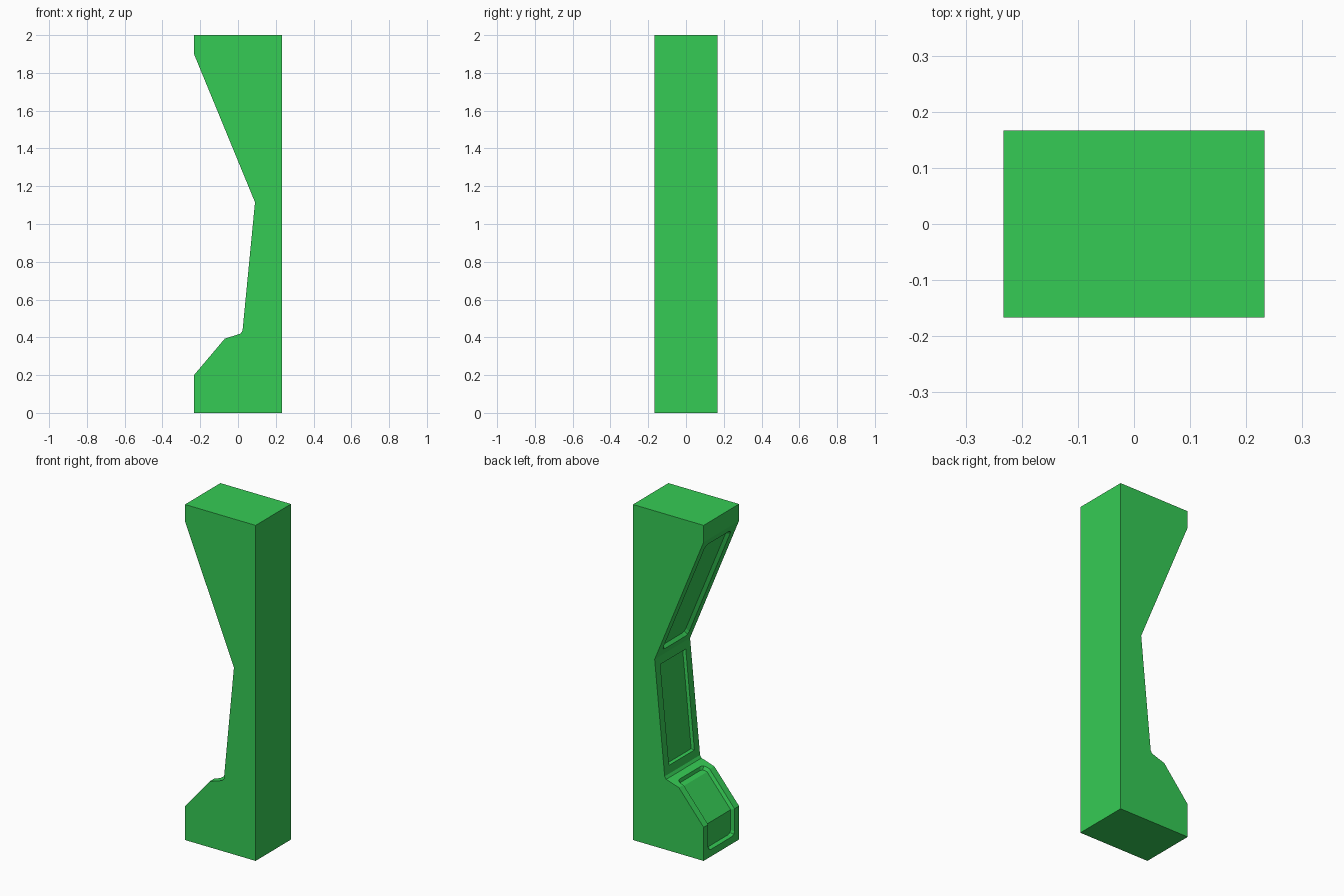
import bpy, bmesh

if "Cube" in bpy.data.objects:
    bpy.data.objects.remove(bpy.data.objects["Cube"])

# Side profile (x, z), back edge straight, front edge waisted
PROFILE = [(-0.233, 0), (0.233, 0), (0.233, 2), (-0.233, 2), (-0.233, 1.9),
           (0.09, 1.115), (0.024, 0.435), (0.014, 0.42), (-0.07, 0.393),
           (-0.233, 0.2)]
HALF_DEPTH = 0.1667


def recess(bm, faces, margin, taper, depth, corner):
    """Sink a framed panel into a run of faces, optionally rounding its corners."""
    bmesh.ops.inset_region(bm, faces=faces, thickness=margin,
                           use_boundary=True, use_even_offset=True)
    walls = set(bmesh.ops.inset_region(
        bm, faces=faces, thickness=taper, depth=-depth,
        use_boundary=True, use_even_offset=True)["faces"])
    if corner:
        edges = {e for f in walls for e in f.edges
                 if len(e.link_faces) == 2
                 and all(g in walls for g in e.link_faces)
                 and e.calc_face_angle(0) > 0.85}
        bmesh.ops.bevel(bm, geom=list(edges), offset=corner, segments=2,
                        profile=0.5, affect='EDGES', clamp_overlap=True)


# Extruded body
bm = bmesh.new()
front = [bm.verts.new((x, -HALF_DEPTH, z)) for x, z in PROFILE]
back = [bm.verts.new((x, HALF_DEPTH, z)) for x, z in PROFILE]
bm.faces.new(front)
bm.faces.new(back[::-1])
n = len(PROFILE)
sides = []
for i in range(n):
    j = (i + 1) % n
    sides.append(bm.faces.new((front[j], front[i], back[i], back[j])))
bmesh.ops.recalc_face_normals(bm, faces=bm.faces[:])

# Recessed panels: upper slope, waist, and wrapped foot
recess(bm, [sides[4]], 0.045, 0.012, 0.02, 0.022)
recess(bm, [sides[5]], 0.047, 0.008, 0.015, 0)
recess(bm, [sides[7], sides[8], sides[9]], 0.043, 0.01, 0.018, 0.02)

mesh = bpy.data.meshes.new("bracket_post")
bm.to_mesh(mesh)
bm.free()
post = bpy.data.objects.new("bracket_post", mesh)
bpy.context.collection.objects.link(post)

# Green finish
green = bpy.data.materials.new("green_finish")
green.diffuse_color = (0.036, 0.60, 0.09, 1)
green.use_nodes = True
green.node_tree.nodes["Principled BSDF"].inputs["Base Color"].default_value = green.diffuse_color
mesh.materials.append(green)
